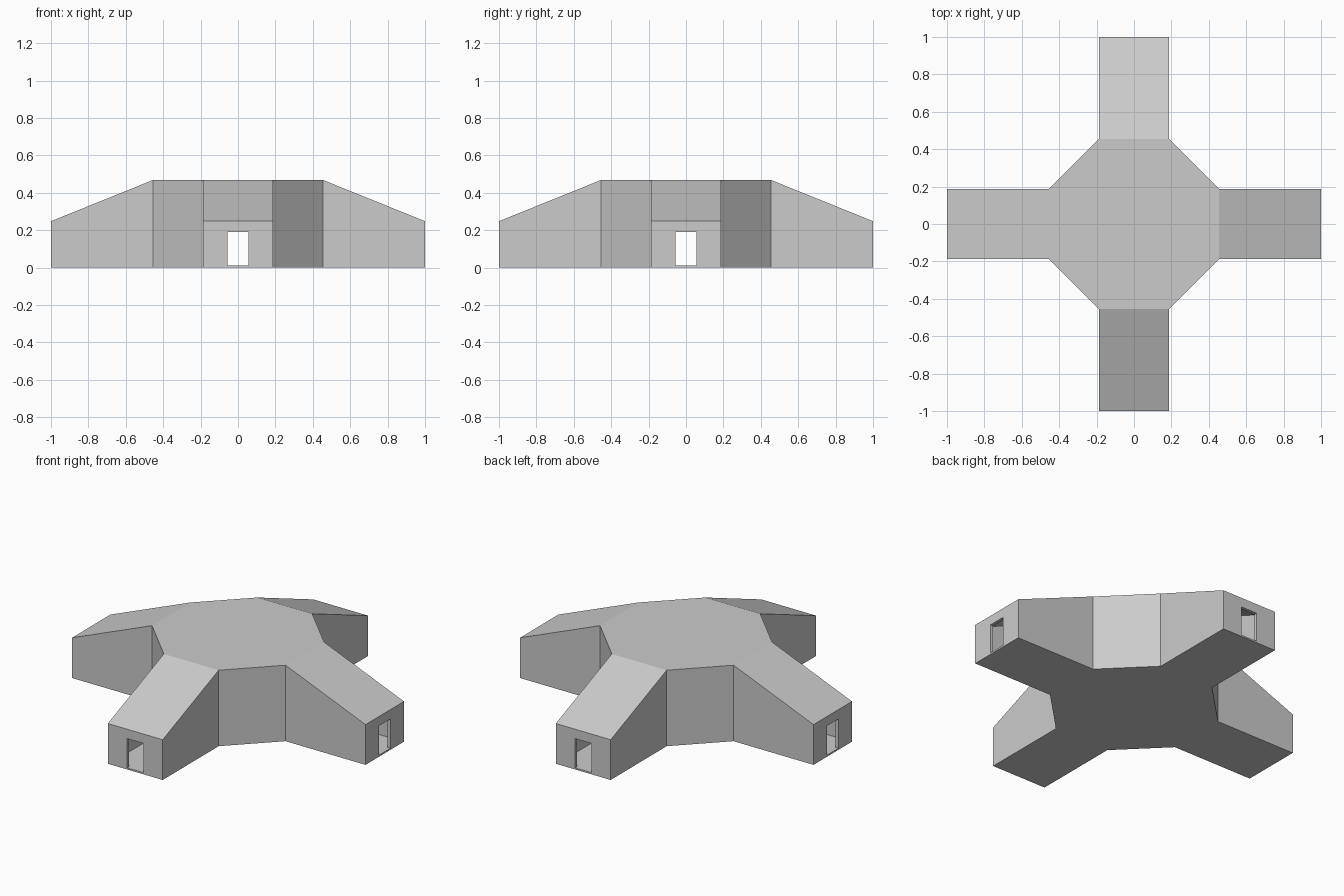
import bpy, bmesh
from mathutils import Matrix
from math import radians

if "Cube" in bpy.data.objects:
    bpy.data.objects.remove(bpy.data.objects["Cube"])

HALF_W, HUB_R, HUB_H, END_H = 0.187, 0.455, 0.468, 0.248
WALL, FLOOR = 0.02, 0.01
SLOPE = (HUB_H - END_H) / (1 - HUB_R)


def cross_solid(name, w, r, end, z0, hub_h, end_h):
    """Octagonal hub with four arms whose roofs slope down to the ends."""
    bm = bmesh.new()
    bottom, top = [], []
    for i in range(4):
        rot = Matrix.Rotation(radians(90 * i), 3, 'Z')
        for x, y, h in ((r, -w, hub_h), (end, -w, end_h), (end, w, end_h), (r, w, hub_h)):
            px, py, _ = rot @ Matrix.Identity(3).col[0] * x + rot @ Matrix.Identity(3).col[1] * y
            bottom.append(bm.verts.new((px, py, z0)))
            top.append(bm.verts.new((px, py, h)))
    n = len(top)
    for k in range(n):
        j = (k + 1) % n
        bm.faces.new((bottom[k], bottom[j], top[j], top[k]))
    for k in range(0, n, 4):
        bm.faces.new(top[k:k + 4])
        bm.faces.new(bottom[k:k + 4])
    bm.faces.new([top[k] for k in range(n) if k % 4 in (0, 3)])
    bm.faces.new([bottom[k] for k in range(n) if k % 4 in (0, 3)])
    bmesh.ops.recalc_face_normals(bm, faces=bm.faces)
    mesh = bpy.data.meshes.new(name)
    bm.to_mesh(mesh)
    bm.free()
    obj = bpy.data.objects.new(name, mesh)
    bpy.context.collection.objects.link(obj)
    return obj


def door_cutter(name, sx, sy):
    bpy.ops.mesh.primitive_cube_add(size=1, location=(0, 0, (FLOOR + 0.19) / 2))
    obj = bpy.context.object
    obj.name = name
    obj.scale = (sx, sy, 0.19 - FLOOR)
    return obj


# Outer building and hollow interior
building = cross_solid("building_shell", HALF_W, HUB_R, 1, 0, HUB_H, END_H)
interior = cross_solid("interior_cutter", HALF_W - WALL, HUB_R - 0.414 * WALL, 1 - WALL,
                       FLOOR, HUB_H - WALL, END_H - WALL * (1.08 - SLOPE))

# Doorways through both pairs of arm ends
cutters = [interior,
           door_cutter("door_cutter_front_back", 0.11, 2.2),
           door_cutter("door_cutter_sides", 2.2, 0.11)]

bpy.ops.object.select_all(action='DESELECT')
bpy.context.view_layer.objects.active = building
building.select_set(True)
for c in cutters:
    c.hide_render = True
    mod = building.modifiers.new(c.name, 'BOOLEAN')
    mod.operation, mod.solver, mod.object = 'DIFFERENCE', 'EXACT', c
    bpy.ops.object.modifier_apply(modifier=mod.name)
for c in cutters:
    bpy.data.objects.remove(c, do_unlink=True)
